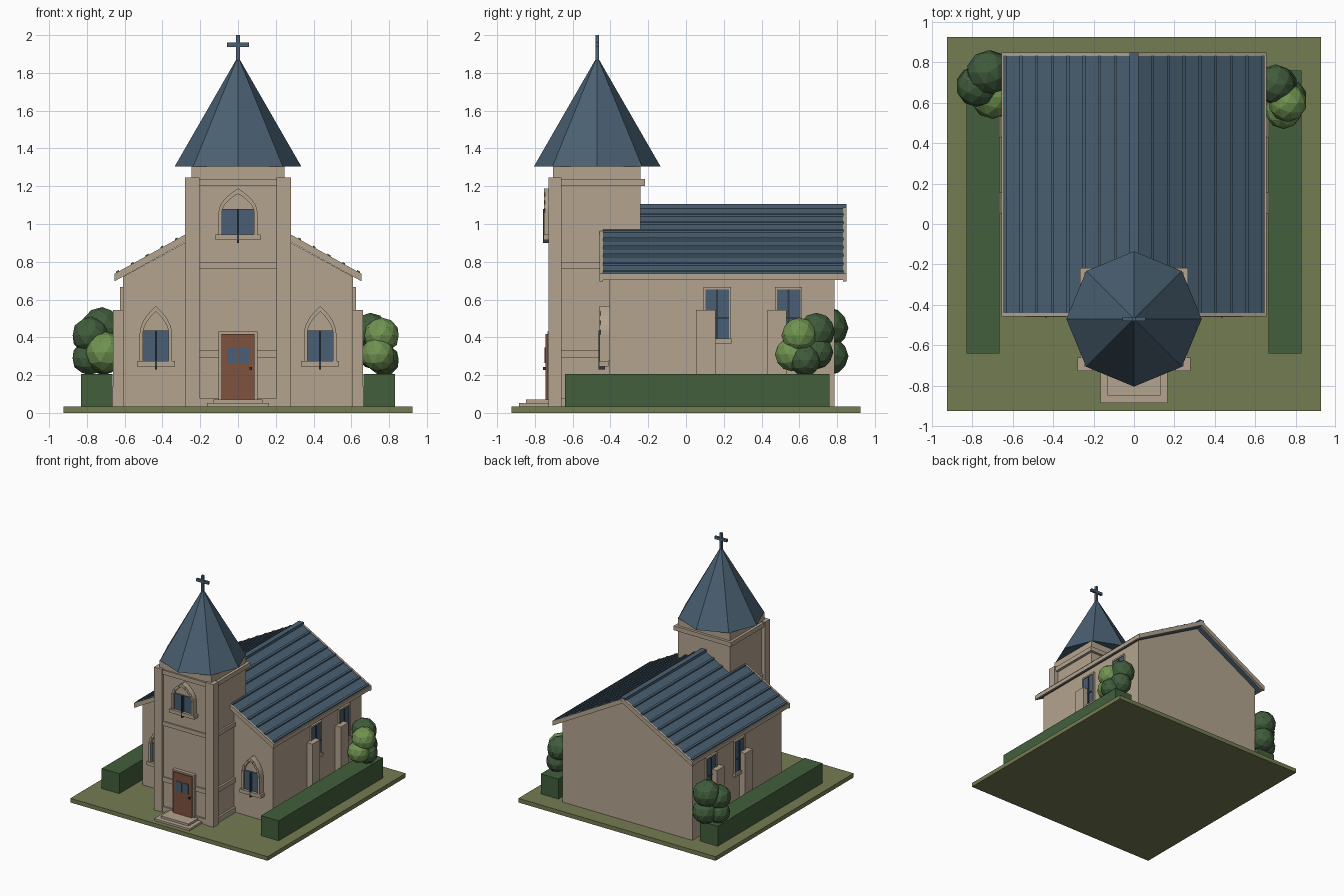
import bpy, bmesh
from math import pi
from mathutils import Matrix

cube = bpy.data.objects.get("Cube")
if cube:
    bpy.data.objects.remove(cube, do_unlink=True)


def material(name, *rgb):
    col = [(c / 255 / 12.92 if c < 11 else ((c / 255 + 0.055) / 1.055) ** 2.4) for c in rgb] + [1]
    m = bpy.data.materials.new(name)
    m.use_nodes = True
    m.diffuse_color = col
    m.node_tree.nodes["Principled BSDF"].inputs["Base Color"].default_value = col
    return m


STONE = material("tan stone", 180, 164, 143)
SLATE = material("blue slate", 74, 96, 114)
GLASS = material("window blue", 72, 94, 116)
IRON = material("dark iron", 46, 60, 70)
DOOR = material("red brown wood", 126, 82, 64)
GRASS = material("olive grass", 116, 124, 82)
HEDGE = material("hedge green", 66, 95, 60)
LEAF = material("dark leaf", 64, 92, 60)
LIGHT_LEAF = material("light leaf", 112, 148, 82)


def finish(name, bm, mat):
    bmesh.ops.recalc_face_normals(bm, faces=bm.faces)
    me = bpy.data.meshes.new(name)
    bm.to_mesh(me)
    bm.free()
    me.materials.append(mat)
    ob = bpy.data.objects.new(name, me)
    bpy.context.collection.objects.link(ob)
    return ob


def add_prism(bm, pts, y0, y1):
    """Extrude an (x, z) outline along y."""
    front = [bm.verts.new((x, y0, z)) for x, z in pts]
    back = [bm.verts.new((x, y1, z)) for x, z in pts]
    bm.faces.new(front)
    bm.faces.new(back[::-1])
    for i in range(len(pts)):
        j = (i + 1) % len(pts)
        bm.faces.new((front[i], back[i], back[j], front[j]))


def prism(name, pts, y0, y1, mat):
    bm = bmesh.new()
    add_prism(bm, pts, y0, y1)
    return finish(name, bm, mat)


def box(name, x0, x1, y0, y1, z0, z1, mat):
    return prism(name, [(x0, z0), (x1, z0), (x1, z1), (x0, z1)], y0, y1, mat)


def slope(x):
    return 1.095 - 0.554 * abs(x)


def chevron(w, top, thick):
    over = [(-w, slope(w) + top), (0, slope(0) + top), (w, slope(w) + top)]
    return over + [(x, z - thick) for x, z in over[::-1]]


def arch(cx, w, base, spring, apex, n=6):
    """Pointed arch outline from bottom left over the apex to bottom right."""
    side = [(w, base)] + [(w * (1 - (i / n) ** 2), spring + (apex - spring) * i / n) for i in range(n + 1)]
    return [(cx - x, z) for x, z in side] + [(cx + x, z) for x, z in side[-2::-1]]


def arched_window(name, cx, y, w, sill, spring, apex):
    """Stone surround, panes, bar and sill on a wall whose front is at y."""
    base = sill + 0.03
    prism(name + "_tympanum", arch(cx, w, base, spring, apex), y - 0.02, y + 0.02, STONE)
    outer = arch(cx, w, base, spring, apex)
    inner = arch(cx, w - 0.018, base, spring, apex - 0.028)
    bm = bmesh.new()
    for i in range(len(outer) - 1):
        quad = [outer[i], outer[i + 1], inner[i + 1], inner[i]]
        add_prism(bm, quad, y - 0.042 - 0.006 * (i % 2), y)
    finish(name + "_surround", bm, STONE)
    g = w - 0.019
    box(name + "_glass", cx - g, cx + g, y - 0.028, y, base, spring + 0.02, GLASS)
    box(name + "_bar", cx - 0.005, cx + 0.005, y - 0.052, y - 0.02, sill - 0.015, spring + 0.02, IRON)
    box(name + "_sill", cx - w - 0.015, cx + w + 0.015, y - 0.05, y, sill, base, STONE)


# Ground and nave
box("ground_slab", -0.925, 0.925, -0.925, 0.925, 0, 0.035, GRASS)
prism("nave", [(-0.61, 0.03), (0.61, 0.03), (0.61, 0.72), (0, 1.055), (-0.61, 0.72)], -0.405, 0.785, STONE)

# Nave roof with seams, ridge and stone edges
prism("nave_roof", chevron(0.645, 0, 0.035), -0.44, 0.835, SLATE)
prism("front_gable_trim", chevron(0.655, 0.004, 0.04), -0.458, -0.44, STONE)
prism("back_gable_trim", chevron(0.655, 0.004, 0.04), 0.832, 0.85, STONE)
box("ridge_cap", -0.022, 0.022, -0.44, 0.85, 1.07, 1.105, SLATE)
bm = bmesh.new()
for s in (-1, 1):
    for i in range(8):
        a = 0.085 + 0.078 * i
        b = a + 0.014
        add_prism(bm, [(s * a, slope(a) - 0.01), (s * b, slope(b) - 0.01),
                       (s * b, slope(b) + 0.011), (s * a, slope(a) + 0.011)], -0.44, 0.835)
finish("roof_seams", bm, SLATE)

# Tower
TY = -0.47
box("tower_core", -0.245, 0.245, -0.705, -0.24, 0.03, 1.305, STONE)
box("tower_cornice", -0.268, 0.268, -0.718, -0.218, 1.2, 1.237, STONE)
box("tower_middle_band", -0.26, 0.26, -0.716, -0.3, 0.765, 0.8, STONE)
box("tower_plinth", -0.262, 0.262, -0.72, -0.3, 0.03, 0.08, STONE)
for s, side in ((1, "left"), (-1, "right")):
    x0, x1 = sorted((s * 0.205, s * 0.28))
    box(side + "_tower_pier", x0, x1, -0.727, -0.66, 0.03, 1.245, STONE)
    x0, x1 = sorted((s * 0.1, s * 0.262))
    box(side + "_tower_low_band", x0, x1, -0.716, -0.3, 0.29, 0.33, STONE)

# Eight-sided spire and cross
bm = bmesh.new()
bmesh.ops.create_cone(bm, cap_ends=True, segments=8, radius1=0.335, radius2=0.004, depth=0.575,
                      matrix=Matrix.Translation((0, TY, 1.5925)))
finish("spire", bm, SLATE)
box("cross_post", -0.01, 0.01, TY - 0.01, TY + 0.01, 1.85, 2, SLATE)
box("cross_arm", -0.057, 0.057, TY - 0.01, TY + 0.01, 1.938, 1.96, SLATE)

# Entrance
box("lower_step", -0.165, 0.165, -0.885, -0.7, 0.03, 0.052, STONE)
box("upper_step", -0.13, 0.13, -0.848, -0.7, 0.03, 0.07, STONE)
box("door_frame", -0.102, 0.102, -0.734, -0.7, 0.065, 0.43, STONE)
box("door", -0.088, 0.088, -0.745, -0.7, 0.068, 0.418, DOOR)
box("door_handle", 0.06, 0.075, -0.758, -0.74, 0.228, 0.243, IRON)
for s, side in ((1, "left"), (-1, "right")):
    x0, x1 = sorted((s * 0.004, s * 0.058))
    box(side + "_door_pane", x0, x1, -0.75, -0.742, 0.265, 0.347, GLASS)

# Arched front windows
arched_window("tower_window", 0, -0.705, 0.103, 0.915, 1.06, 1.188)
arched_window("left_front_window", 0.435, -0.41, 0.086, 0.245, 0.415, 0.565)
arched_window("right_front_window", -0.435, -0.41, 0.086, 0.245, 0.415, 0.565)

# Both long sides: eaves, windows, buttresses, hedge
for s, side in ((1, "left"), (-1, "right")):
    def side_box(name, x0, x1, *rest):
        a, b = sorted((s * x0, s * x1))
        return box(side + "_" + name, a, b, *rest)

    side_box("eave_trim", 0.638, 0.655, -0.458, 0.85, 0.703, 0.737, STONE)
    for y, where in ((0.165, "middle"), (0.543, "back")):
        side_box(where + "_window_glass", 0.6, 0.617, y - 0.062, y + 0.062, 0.39, 0.656, GLASS)
        side_box(where + "_window_lintel", 0.6, 0.624, y - 0.072, y + 0.072, 0.654, 0.667, STONE)
        side_box(where + "_window_sill", 0.6, 0.632, y - 0.075, y + 0.075, 0.368, 0.394, STONE)
        for e in (-0.067, 0.067):
            side_box(where + "_window_jamb", 0.6, 0.624, y + e - 0.005, y + e + 0.005, 0.39, 0.656, STONE)
        side_box(where + "_window_mullion", 0.6, 0.622, y - 0.005, y + 0.005, 0.39, 0.656, IRON)
        side_box(where + "_window_crossbar", 0.6, 0.622, y - 0.062, y + 0.062, 0.497, 0.507, IRON)
        side_box(where + "_buttress", 0.6, 0.662, y - 0.112, y - 0.01, 0.03, 0.545, STONE)
        side_box(where + "_buttress_foot", 0.6, 0.666, y - 0.115, y - 0.007, 0.03, 0.14, STONE)
    side_box("hedge", 0.665, 0.83, -0.64, 0.76, 0.03, 0.205, HEDGE)


# Low-poly bushes built from faceted balls: x, y, z, radius, light or dark
def bush(name, balls):
    for i, (x, y, z, r, mat) in enumerate(balls):
        bm = bmesh.new()
        bmesh.ops.create_icosphere(bm, subdivisions=2, radius=r, matrix=Matrix.Translation((x, y, z))
                                   @ Matrix.Rotation(i * pi / 5, 4, 'Z'))
        finish(f"{name}_ball_{i + 1}", bm, mat)


bush("right_bush", [(-0.7, 0.63, 0.32, 0.11, LIGHT_LEAF), (-0.72, 0.75, 0.45, 0.11, LEAF),
                    (-0.78, 0.68, 0.41, 0.1, LEAF), (-0.79, 0.69, 0.29, 0.09, LEAF),
                    (-0.71, 0.76, 0.3, 0.1, LEAF)])
bush("left_bush", [(0.76, 0.6, 0.41, 0.095, LIGHT_LEAF), (0.74, 0.56, 0.31, 0.09, LIGHT_LEAF),
                   (0.7, 0.69, 0.43, 0.1, LEAF), (0.77, 0.63, 0.28, 0.085, LEAF),
                   (0.72, 0.69, 0.32, 0.09, LEAF)])
